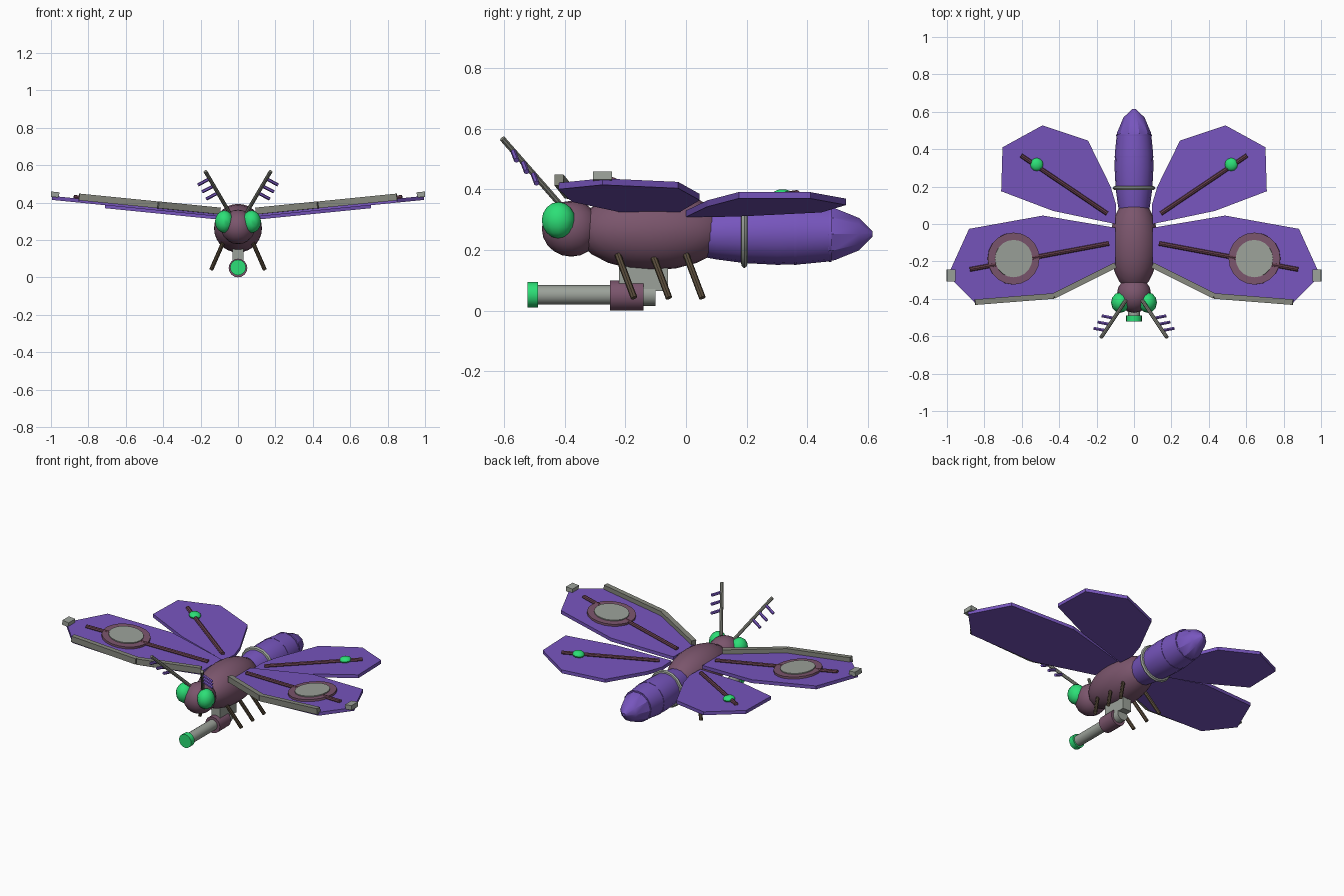
import bpy, bmesh, math
from mathutils import Vector, Matrix

cube = bpy.data.objects.get("Cube")
if cube:
    bpy.data.objects.remove(cube, do_unlink=True)


def material(name, rgb):
    m = bpy.data.materials.new(name)
    col = tuple((c / 255) ** 2.2 for c in rgb) + (1,)
    m.use_nodes = True
    m.diffuse_color = col
    m.node_tree.nodes["Principled BSDF"].inputs["Base Color"].default_value = col
    return m


PURPLE = material("violet", (118, 86, 188))
MAUVE = material("mauve", (122, 86, 108))
GREY = material("light_grey", (154, 160, 152))
STEEL = material("warm_grey", (132, 134, 124))
GREEN = material("green", (48, 222, 118))
BROWN = material("dark_brown", (90, 78, 62))
ROD = material("dark_mauve", (102, 66, 80))


def finish(name, bm, mat, smooth=True):
    bmesh.ops.recalc_face_normals(bm, faces=bm.faces)
    me = bpy.data.meshes.new(name)
    bm.to_mesh(me)
    bm.free()
    me.materials.append(mat)
    ob = bpy.data.objects.new(name, me)
    bpy.context.collection.objects.link(ob)
    if smooth:
        bpy.ops.object.select_all(action="DESELECT")
        ob.select_set(True)
        bpy.context.view_layer.objects.active = ob
        bpy.ops.object.shade_smooth_by_angle(angle=math.radians(32))
    return ob


def ball(name, pos, radii, mat, segs=16, rings=10, turn=None):
    bm = bmesh.new()
    m = Matrix.Translation(pos) @ (turn or Matrix()) @ Matrix.Diagonal((*radii, 1))
    bmesh.ops.create_uvsphere(bm, u_segments=segs, v_segments=rings, radius=1, matrix=m)
    return finish(name, bm, mat)


def rod(name, a, b, r, mat, segs=8, r2=None):
    a, b = Vector(a), Vector(b)
    d = b - a
    bm = bmesh.new()
    m = Matrix.Translation((a + b) / 2) @ d.to_track_quat("Z", "Y").to_matrix().to_4x4()
    bmesh.ops.create_cone(bm, cap_ends=True, segments=segs, radius1=r, depth=d.length,
                          radius2=r if r2 is None else r2, matrix=m)
    return finish(name, bm, mat)


def box(name, pos, size, mat, turn=None):
    bm = bmesh.new()
    m = Matrix.Translation(pos) @ (turn or Matrix()) @ Matrix.Diagonal((*size, 1))
    bmesh.ops.create_cube(bm, size=1, matrix=m)
    return finish(name, bm, mat, False)


def beam(name, a, b, width, height, mat):
    a, b = Vector(a), Vector(b)
    d = b - a
    turn = d.to_track_quat("X", "Z").to_matrix().to_4x4()
    return box(name, (a + b) / 2, (d.length, width, height), mat, turn)


def lathe(name, profile, z, mat, segs=16):
    # profile of (y, radius) spun about the long axis
    bm = bmesh.new()
    rings = []
    for y, r in profile:
        rings.append([bm.verts.new((r * math.cos(i * math.tau / segs), y,
                                    z + r * math.sin(i * math.tau / segs)))
                      for i in range(segs)])
    for p, q in zip(rings, rings[1:]):
        for i in range(segs):
            j = (i + 1) % segs
            bm.faces.new((p[i], p[j], q[j], q[i]))
    bm.faces.new(rings[0])
    bm.faces.new(rings[-1])
    return finish(name, bm, mat)


SLOPE = 0.1


def wing(name, outline, side, base, thick=0.021):
    # flat plate rising outward
    bm = bmesh.new()
    top = [bm.verts.new((side * x, y, base + SLOPE * x)) for x, y in outline]
    face = bm.faces.new(top)
    ext = bmesh.ops.extrude_face_region(bm, geom=[face])
    for v in ext["geom"]:
        if isinstance(v, bmesh.types.BMVert):
            v.co.z -= thick
    return finish(name, bm, PURPLE, False)


# Body
ball("thorax", (0, -0.11, 0.263), (0.13, 0.25, 0.128), MAUVE, 20, 14,
     Matrix.Rotation(math.pi / 2, 4, "Y"))
ball("head", (0, -0.378, 0.27), (0.092, 0.097, 0.092), MAUVE)
lathe("abdomen", [(0.04, 0.075), (0.1, 0.086), (0.19, 0.098), (0.3, 0.104),
                  (0.38, 0.102), (0.48, 0.092)], 0.255, PURPLE)
lathe("abdomen_tip", [(0.47, 0.093), (0.49, 0.09), (0.57, 0.056), (0.614, 0.01)],
      0.252, PURPLE, 10)
lathe("abdomen_collar", [(0.18, 0.09), (0.183, 0.108), (0.192, 0.115),
                         (0.201, 0.108), (0.204, 0.09)], 0.255, GREY)
for i, (y, r) in enumerate([(0.36, 0.1045), (0.475, 0.095)]):
    lathe(f"abdomen_ring_{i}", [(y - 0.004, r), (y + 0.004, r)], 0.255, PURPLE)

# Underslung cannon
box("cannon_mount", (0, -0.14, 0.115), (0.06, 0.16, 0.1), GREY)
rod("cannon_barrel", (0, -0.5, 0.052), (0, -0.2, 0.052), 0.032, GREY, 16)
rod("cannon_muzzle", (0, -0.522, 0.053), (0, -0.488, 0.053), 0.042, GREEN, 16)
rod("cannon_sleeve", (0, -0.25, 0.05), (0, -0.14, 0.05), 0.05, MAUVE, 16)
rod("cannon_breech", (0, -0.145, 0.052), (0, -0.1, 0.052), 0.036, GREY, 16)

FORE = [(0.1, -0.02), (0.487, 0.045), (0.882, -0.026), (0.995, -0.275),
        (0.85, -0.42), (0.43, -0.375), (0.1, -0.22)]
HIND = [(0.1, 0.0), (0.433, 0.07), (0.71, 0.175), (0.703, 0.41),
        (0.49, 0.527), (0.246, 0.446), (0.125, 0.2), (0.095, 0.1)]

for s, tag in ((1, "left"), (-1, "right")):
    def fore(x, y, lift):
        return Vector((s * x, y, 0.336 + SLOPE * x + lift))

    def hind(x, y, lift):
        return Vector((s * x, y, 0.32 + SLOPE * x + lift))

    tilt = Matrix.Rotation(-s * math.atan(SLOPE), 4, "Y")
    up = tilt @ Vector((0, 0, 1))

    # Wings with their spars, discs and fittings
    wing(f"{tag}_front_wing", FORE, s, 0.336)
    wing(f"{tag}_rear_wing", HIND, s, 0.32)
    edge = [fore(0.1, -0.22, 0.009), fore(0.43, -0.385, 0.009), fore(0.85, -0.418, 0.009)]
    for i in (0, 1):
        beam(f"{tag}_leading_edge_{i}", edge[i], edge[i + 1], 0.03, 0.036, STEEL)
    box(f"{tag}_wingtip_pod", (s * 0.978, -0.275, 0.443), (0.044, 0.064, 0.028), GREY, tilt)
    rod(f"{tag}_front_spar", fore(0.134, -0.104, 0.005), fore(0.877, -0.243, 0.005), 0.012, ROD)
    rod(f"{tag}_rear_spar", hind(0.144, 0.056, 0.005), hind(0.604, 0.366, 0.005), 0.012, ROD)
    c = fore(0.645, -0.185, 0)
    rod(f"{tag}_disc_rim", c - up * 0.005, c + up * 0.013, 0.139, MAUVE, 20)
    rod(f"{tag}_disc_centre", c, c + up * 0.019, 0.1, GREY, 20)
    ball(f"{tag}_rear_wing_light", hind(0.52, 0.318, 0.008), (0.035, 0.035, 0.02),
         GREEN, 12, 8, tilt)

    # Eyes and feathered antennae
    ball(f"{tag}_eye", (s * 0.073, -0.42, 0.298), (0.05, 0.055, 0.06), GREEN, 12, 8)
    a, b = Vector((s * 0.045, -0.41, 0.345)), Vector((s * 0.175, -0.605, 0.567))
    rod(f"{tag}_antenna", a, b, 0.01, STEEL)
    for i, t in enumerate((0.48, 0.65, 0.82)):
        p = a.lerp(b, t)
        rod(f"{tag}_antenna_barb_{i}", p, p + Vector((s * 0.062, 0.012, -0.032)), 0.009, PURPLE, 6)

    # Legs
    for i, y in enumerate((-0.225, -0.11, 0.0)):
        rod(f"{tag}_leg_{i}", (s * 0.08, y, 0.185), (s * 0.143, y + 0.054, 0.042), 0.011, BROWN)
